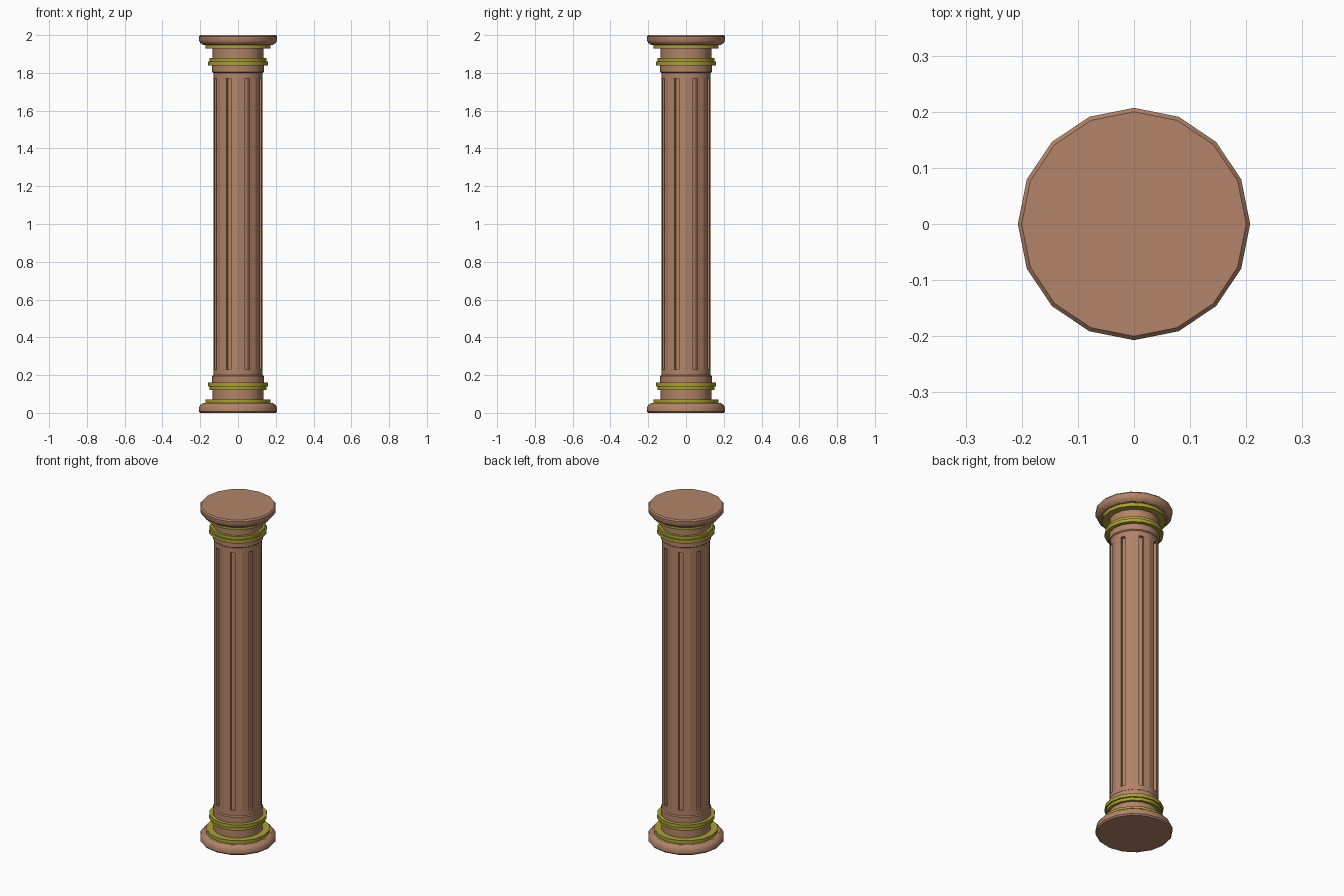
import bpy, bmesh, math
from mathutils import Vector

if "Cube" in bpy.data.objects:
    bpy.data.objects.remove(bpy.data.objects["Cube"])

N = 16
H = 2.0


def material(name, col):
    m = bpy.data.materials.new(name)
    m.diffuse_color = (*col, 1)
    m.use_nodes = True
    m.node_tree.nodes["Principled BSDF"].inputs["Base Color"].default_value = m.diffuse_color
    return m


stone = material("terracotta stone", (0.445, 0.231, 0.138))
gold = material("old gold", (0.40, 0.35, 0.035))


def finish(bm, name, mat, angle=None):
    bmesh.ops.recalc_face_normals(bm, faces=bm.faces)
    me = bpy.data.meshes.new(name)
    bm.to_mesh(me)
    bm.free()
    me.materials.append(mat)
    ob = bpy.data.objects.new(name, me)
    bpy.context.collection.objects.link(ob)
    if angle:
        bpy.ops.object.select_all(action='DESELECT')
        ob.select_set(True)
        bpy.context.view_layer.objects.active = ob
        bpy.ops.object.shade_smooth_by_angle(angle=math.radians(angle))


def lathe(name, profile, mat, flip=False):
    """Sixteen-sided solid from (radius, height) pairs; flip mirrors it to the top."""
    bm = bmesh.new()
    rings = []
    for r, z in profile:
        z = H - z if flip else z
        rings.append([bm.verts.new((r * math.cos(math.tau * i / N),
                                    r * math.sin(math.tau * i / N), z)) for i in range(N)])
    for a, b in zip(rings, rings[1:]):
        for i in range(N):
            j = (i + 1) % N
            bm.faces.new((a[i], a[j], b[j], b[i]))
    bm.faces.new(rings[0])
    bm.faces.new(rings[-1])
    finish(bm, name, mat, 30)


# Matching mouldings at both ends of the column
for end, flip in (("base", False), ("capital", True)):
    lathe(end + "_slab", [(0.200, 0), (0.207, 0.008), (0.207, 0.028),
                          (0.200, 0.042), (0.185, 0.052)], stone, flip)
    lathe(end + "_thin_ring", [(0.173, 0.052), (0.173, 0.072)], gold, flip)
    lathe(end + "_neck", [(0.135, 0.072), (0.135, 0.125)], stone, flip)
    lathe(end + "_double_ring", [(0.150, 0.122), (0.150, 0.140),
                                 (0.158, 0.140), (0.158, 0.160)], gold, flip)
    lathe(end + "_collar", [(0.137, 0.160), (0.137, 0.195), (0.131, 0.200),
                            (0.131, 0.230)], stone, flip)

# Fluted shaft: square grooves cut into every second corner
R, W, DEPTH = 0.131, 0.0125, 0.02
outline = []
for k in range(8):
    a = math.radians(22.5 + 45 * k)
    u, t = Vector((math.cos(a), math.sin(a))), Vector((-math.sin(a), math.cos(a)))
    lip = R - W * math.tan(math.radians(11.25))
    for rad, off in ((lip, -W), (R - DEPTH, -W), (R - DEPTH, W), (lip, W)):
        outline.append(u * rad + t * off)
    b = a + math.radians(22.5)
    outline.append(Vector((R * math.cos(b), R * math.sin(b))))
bm = bmesh.new()
low = [bm.verts.new((p.x, p.y, 0.23)) for p in outline]
high = [bm.verts.new((p.x, p.y, 1.77)) for p in outline]
for i in range(len(low)):
    j = (i + 1) % len(low)
    bm.faces.new((low[i], low[j], high[j], high[i]))
bm.faces.new(low)
bm.faces.new(high)
finish(bm, "fluted_shaft", stone)
